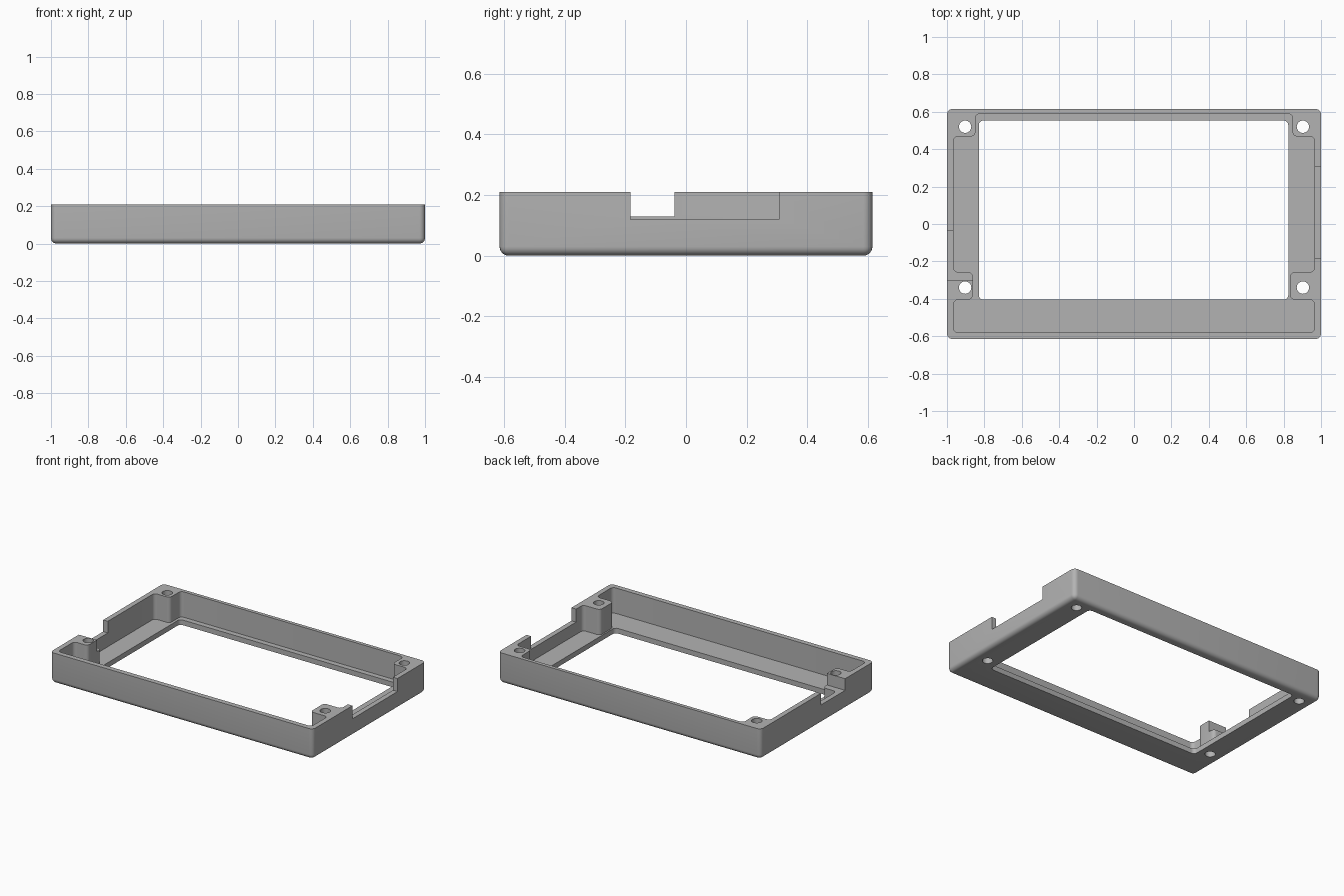
import bpy
import bmesh
import math
from mathutils import Vector

cube = bpy.data.objects.get("Cube")
if cube:
    bpy.data.objects.remove(cube, do_unlink=True)

HEIGHT, FLOOR, WALL = 0.21, 0.035, 0.035
HALF_X, HALF_Y = 1.0, 0.615
TOP = HEIGHT + 0.1  # cutters overshoot the rim

grey = bpy.data.materials.new("plain grey")
grey.use_nodes = True
colour = (0.45, 0.45, 0.45, 1)
grey.diffuse_color = colour
grey.node_tree.nodes["Principled BSDF"].inputs["Base Color"].default_value = colour


def make_object(name, bm):
    bmesh.ops.recalc_face_normals(bm, faces=bm.faces)
    mesh = bpy.data.meshes.new(name)
    bm.to_mesh(mesh)
    bm.free()
    mesh.materials.append(grey)
    obj = bpy.data.objects.new(name, mesh)
    bpy.context.collection.objects.link(obj)
    return obj


def rounded(points, radius, steps=6):
    """Replace every corner of a polygon with a tangent arc."""
    result = []
    for i, p in enumerate(points):
        p = Vector(p)
        a = (Vector(points[i - 1]) - p).normalized()
        b = (Vector(points[(i + 1) % len(points)]) - p).normalized()
        centre = p + (a + b) * radius  # all corners are right angles
        for k in range(steps + 1):
            t = math.pi / 2 * k / steps
            result.append(centre - b * radius * math.cos(t) - a * radius * math.sin(t))
    return result


def prism(name, outline, z0, z1):
    bm = bmesh.new()
    face = bm.faces.new([bm.verts.new((p[0], p[1], z0)) for p in outline])
    new = bmesh.ops.extrude_face_region(bm, geom=[face])["geom"]
    verts = [v for v in new if isinstance(v, bmesh.types.BMVert)]
    bmesh.ops.translate(bm, verts=verts, vec=(0, 0, z1 - z0))
    return make_object(name, bm)


def rectangle(x0, x1, y0, y1):
    return [(x0, y0), (x1, y0), (x1, y1), (x0, y1)]


# Outer block, rounded on its upright and bottom edges
bm = bmesh.new()
bmesh.ops.create_cube(bm, size=1)
bmesh.ops.scale(bm, verts=bm.verts, vec=(2 * HALF_X, 2 * HALF_Y, HEIGHT))
bmesh.ops.translate(bm, verts=bm.verts, vec=(0, 0, HEIGHT / 2))
edges = [e for e in bm.edges if min(v.co.z for v in e.verts) < 0.01]
bmesh.ops.bevel(bm, geom=edges, offset=0.03, segments=6, profile=0.5, affect="EDGES")
frame = make_object("case_frame", bm)

# Hollow, whose outline steps around the four screw posts
in_x, front, back = HALF_X - WALL, -0.58, 0.59
post_back, post_front, post_mid = 0.468, -0.405, -0.257
cavity = [
    (-in_x, front), (in_x, front),
    (in_x, post_front), (0.835, post_front), (0.835, post_mid), (in_x, post_mid),
    (in_x, post_back), (0.848, post_back), (0.848, back),
    (-0.848, back), (-0.848, post_back), (-in_x, post_back),
    (-in_x, post_mid), (-0.862, post_mid), (-0.862, post_front), (-in_x, post_front),
]
cutters = [
    prism("cavity_cutter", rounded(cavity, 0.025), FLOOR, TOP),
    # Display opening in the floor
    prism("window_cutter", rounded(rectangle(-0.83, 0.825, -0.405, 0.553), 0.025), -0.1, TOP / 3),
    # Side notches
    prism("left_notch_cutter", rectangle(0.945, 1.1, -0.183, 0.307), 0.12, TOP),
    prism("right_notch_cutter", rectangle(-1.1, -0.8, -0.303, -0.038), 0.13, TOP),
]
# Screw holes through the posts
for x in (-0.903, 0.903):
    for y in (-0.34, 0.52):
        circle = [(x + 0.033 * math.cos(math.tau * k / 32),
                   y + 0.033 * math.sin(math.tau * k / 32)) for k in range(32)]
        cutters.append(prism("screw_hole_cutter", circle, -0.1, TOP))

bpy.ops.object.select_all(action="DESELECT")
bpy.context.view_layer.objects.active = frame
frame.select_set(True)
for cutter in cutters:
    mod = frame.modifiers.new(cutter.name, "BOOLEAN")
    mod.operation = "DIFFERENCE"
    mod.solver = "EXACT"
    mod.object = cutter
    bpy.ops.object.modifier_apply(modifier=mod.name)
    bpy.data.objects.remove(cutter, do_unlink=True)

bpy.ops.object.shade_smooth_by_angle(angle=math.radians(30))
